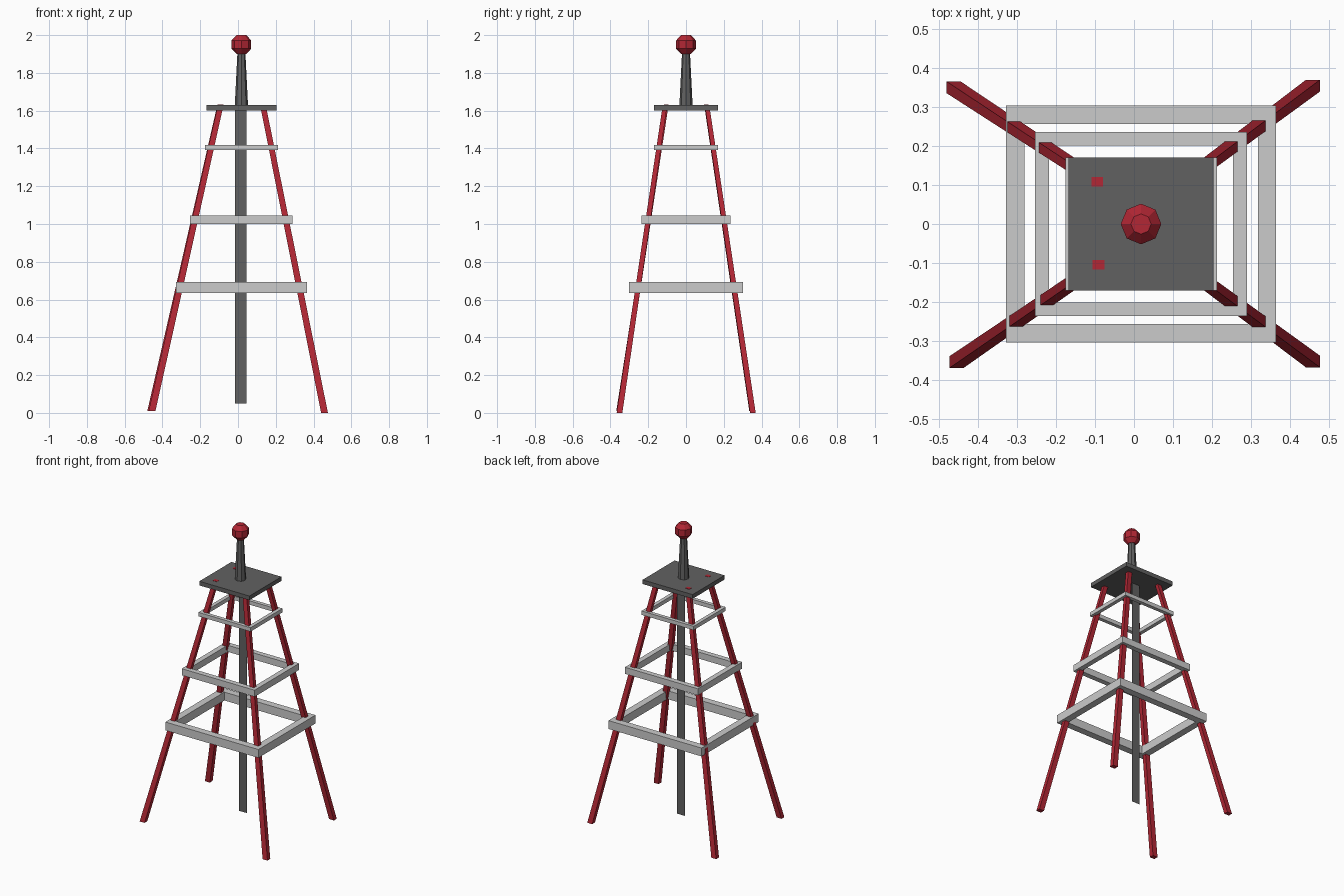
import bpy
from math import sin, cos, pi

if "Cube" in bpy.data.objects:
    bpy.data.objects.remove(bpy.data.objects["Cube"])

CX = 0.018  # tower axis is slightly off the centre in x


def material(name, rgb):
    m = bpy.data.materials.new(name)
    m.diffuse_color = (*rgb, 1)
    m.use_nodes = True
    m.node_tree.nodes["Principled BSDF"].inputs["Base Color"].default_value = m.diffuse_color
    return m


red = material("red_paint", (0.45, 0.02, 0.035))
dark = material("dark_steel", (0.12, 0.12, 0.12))


def make(name, verts, faces, mat=None):
    me = bpy.data.meshes.new(name)
    me.from_pydata(verts, [], faces)
    me.update()
    ob = bpy.data.objects.new(name, me)
    bpy.context.collection.objects.link(ob)
    if mat:
        me.materials.append(mat)
    return ob


def rect(x, y, z, hx, hy):
    return [(x + sx * hx, y + sy * hy, z)
            for sx, sy in ((-1, -1), (1, -1), (1, 1), (-1, 1))]


def loft(name, loops, mat, caps=True):
    """Skin stacked loops of equal length."""
    n = len(loops[0])
    verts = [v for loop in loops for v in loop]
    faces = [(k * n + i, k * n + (i + 1) % n, (k + 1) * n + (i + 1) % n, (k + 1) * n + i)
             for k in range(len(loops) - 1) for i in range(n)]
    if caps:
        faces += [tuple(reversed(range(n))), tuple(range(len(verts) - n, len(verts)))]
    return make(name, verts, faces, mat)


def turned(name, profile, mat, sides=8):
    loops = [[(CX + r * cos(2 * pi * i / sides), r * sin(2 * pi * i / sides), z)
              for i in range(sides)] for r, z in profile]
    return loft(name, loops, mat)


# Four splayed legs; the left pair pokes just through the platform
legs = {
    "front_left_leg": ((-0.455, -0.354, 0.01), (-0.091, -0.104, 1.632)),
    "back_left_leg": ((-0.462, 0.35, 0.01), (-0.094, 0.108, 1.632)),
    "front_right_leg": ((0.458, -0.352, 0), (0.136, -0.114, 1.61)),
    "back_right_leg": ((0.458, 0.354, 0), (0.136, 0.114, 1.61)),
}
for name, (foot, head) in legs.items():
    loft(name, [rect(*foot, 0.018, 0.015), rect(*head, 0.015, 0.012)], red)

# Square bracing rings: half sizes, z range, band width
rings = {
    "lower_ring": (0.346, 0.303, 0.636, 0.692, 0.047),
    "middle_ring": (0.271, 0.236, 1.001, 1.045, 0.035),
    "upper_ring": (0.194, 0.17, 1.393, 1.419, 0.025),
}
for name, (hx, hy, z0, z1, w) in rings.items():
    ix, iy = hx - w, hy - w
    loft(name, [rect(CX, 0, z0, hx, hy), rect(CX, 0, z1, hx, hy),
                rect(CX, 0, z1, ix, iy), rect(CX, 0, z0, ix, iy),
                rect(CX, 0, z0, hx, hy)], None, caps=False)

# Platform
loft("platform", [rect(CX, 0, 1.602, 0.186, 0.17), rect(CX, 0, 1.63, 0.186, 0.17)], dark)

# Thin central ladder strip
make("ladder_strip", [(-0.016, 0.034, 0.05), (0.044, 0.034, 0.05),
                      (0.044, 0.034, 1.605), (-0.016, 0.034, 1.605)], [(0, 1, 2, 3)], dark)

# Tapered spire and faceted ball
turned("spire", [(0.035, 1.63), (0.021, 1.91)], dark)
turned("beacon_ball", [(0.026, 1.9), (0.052, 1.928), (0.052, 1.972), (0.026, 2.0)], red)
